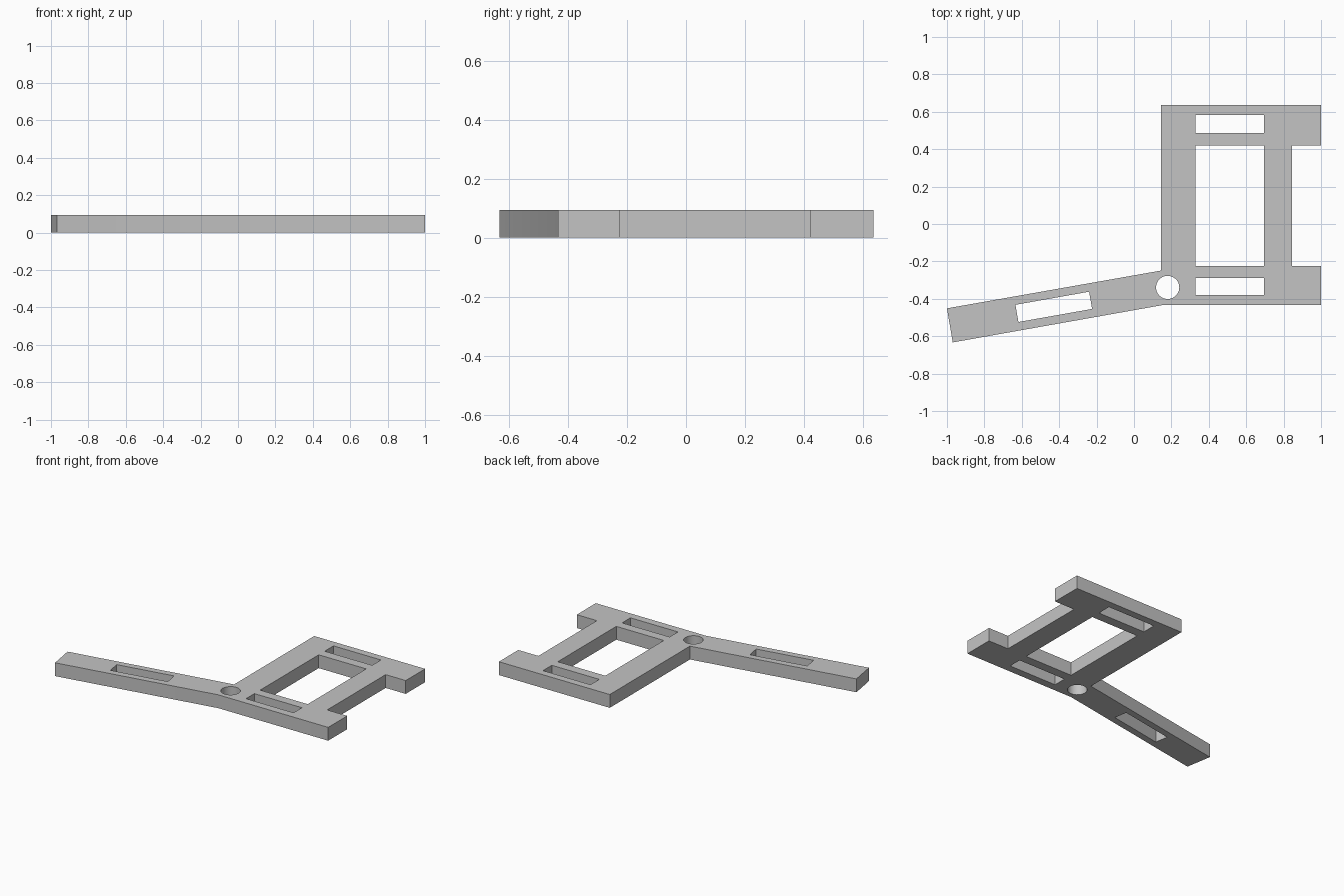
import bpy, bmesh
from math import sin, cos, tau

cube = bpy.data.objects.get("Cube")
if cube:
    bpy.data.objects.remove(cube, do_unlink=True)

THICKNESS = 0.093

grey = bpy.data.materials.new("plain grey")
grey.use_nodes = True
colour = (0.55, 0.55, 0.55, 1)
grey.diffuse_color = colour
grey.node_tree.nodes["Principled BSDF"].inputs["Base Color"].default_value = colour


def rectangle(x0, x1, y0, y1):
    return [(x0, y0), (x1, y0), (x1, y1), (x0, y1)]


def circle(cx, cy, radius, sides):
    return [(cx + radius * cos(tau * i / sides), cy + radius * sin(tau * i / sides))
            for i in range(sides)]


def plate(name, loops):
    """Fill an outline with holes, then extrude it to a solid plate."""
    bm = bmesh.new()
    edges = []
    for loop in loops:
        verts = [bm.verts.new((x, y, 0)) for x, y in loop]
        edges += [bm.edges.new((verts[i - 1], verts[i])) for i in range(len(verts))]
    bmesh.ops.triangle_fill(bm, edges=edges, use_beauty=True, normal=(0, 0, 1))
    extruded = bmesh.ops.extrude_face_region(bm, geom=bm.faces[:], use_keep_orig=True)
    top = [v for v in extruded["geom"] if isinstance(v, bmesh.types.BMVert)]
    bmesh.ops.translate(bm, verts=top, vec=(0, 0, THICKNESS))
    bmesh.ops.recalc_face_normals(bm, faces=bm.faces[:])
    mesh = bpy.data.meshes.new(name)
    bm.to_mesh(mesh)
    bm.free()
    mesh.materials.append(grey)
    obj = bpy.data.objects.new(name, mesh)
    bpy.context.collection.objects.link(obj)
    return obj


# Frame with two stub lugs on the left and a long arm angled off to the right
outline = [(-1, -0.451), (-0.969, -0.633), (0.15, -0.434), (1, -0.434),
           (1, -0.224), (0.845, -0.224), (0.845, 0.421), (1, 0.421),
           (1, 0.635), (0.144, 0.635), (0.144, -0.249)]

# Openings: frame window, slots in both crossbars, arm slot, pivot hole
holes = [
    rectangle(0.328, 0.695, -0.224, 0.421),
    rectangle(0.328, 0.695, 0.487, 0.584),
    rectangle(0.328, 0.695, -0.38, -0.288),
    [(-0.634, -0.432), (-0.618, -0.524), (-0.224, -0.454), (-0.24, -0.362)],
    circle(0.18, -0.339, 0.062, 40),
]

bracket = plate("bracket_plate", [outline] + holes)

# Flat plate faces with softly shaded pivot hole
bpy.ops.object.select_all(action="DESELECT")
bracket.select_set(True)
bpy.context.view_layer.objects.active = bracket
bpy.ops.object.shade_smooth_by_angle(angle=0.5)
